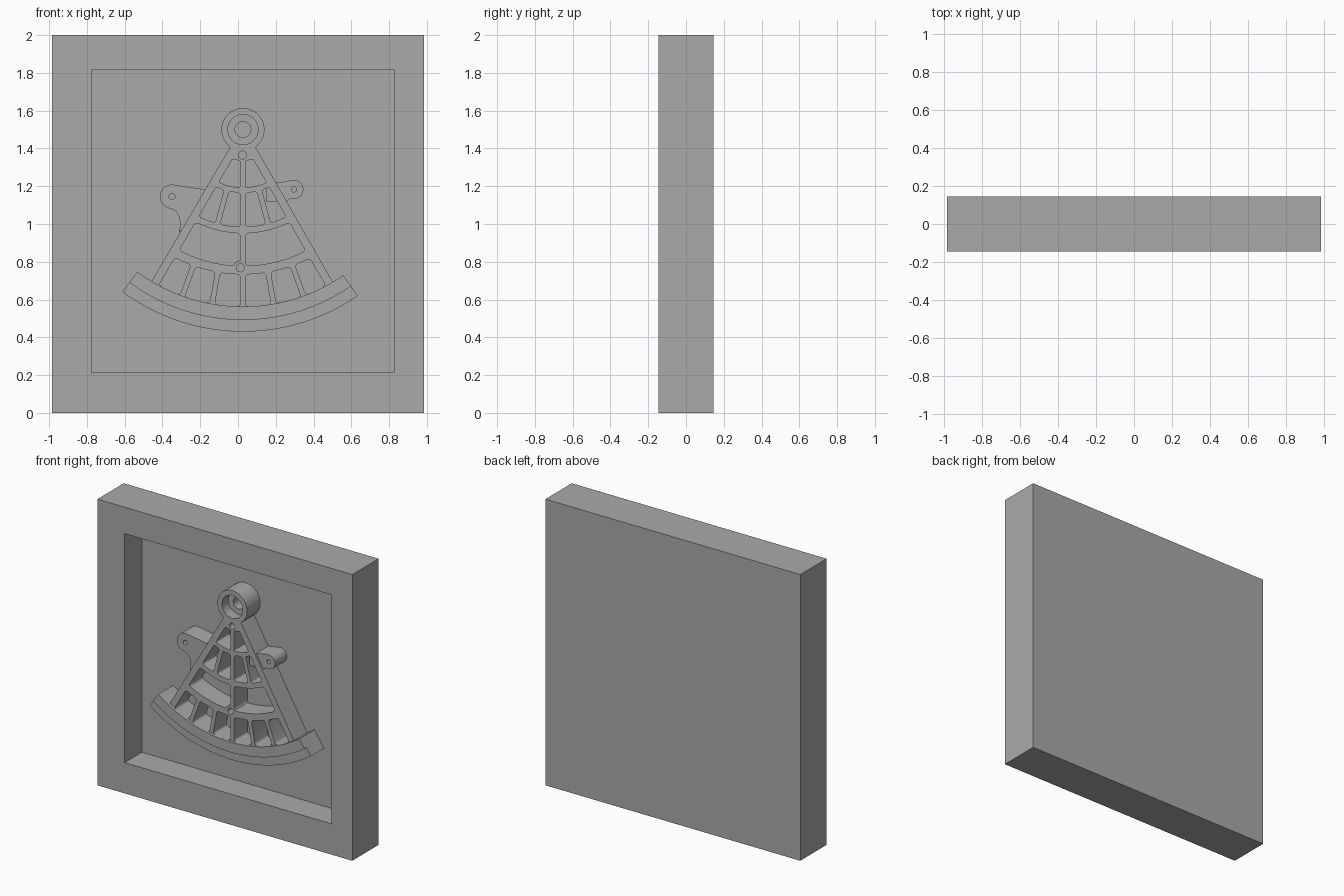
import bpy
import bmesh
from math import sin, cos, asin, radians, pi

cube = bpy.data.objects.get("Cube")
if cube:
    bpy.data.objects.remove(cube, do_unlink=True)

CX, CZ = 0.026, 1.5              # pivot centre, hub of all the arcs
FLOOR, FRONT = 0.045, -0.1       # tray floor and relief front

grey = bpy.data.materials.new("plain grey")
grey.use_nodes = True
grey.diffuse_color = (0.4, 0.4, 0.4, 1)
grey.node_tree.nodes["Principled BSDF"].inputs["Base Color"].default_value = (0.4, 0.4, 0.4, 1)


def prism(name, outlines, y0, y1, rounding=0):
    """Extrude closed x-z outlines from y0 to y1, rounding sharp corners."""
    bm = bmesh.new()
    for pts in outlines:
        face = bm.faces.new([bm.verts.new((x, y0, z)) for x, z in pts])
        if rounding:
            corners = [l.vert for l in face.loops if abs(l.calc_angle() - pi) > 0.6]
            bmesh.ops.bevel(bm, geom=corners, offset=rounding, segments=4,
                            affect='VERTICES', profile=0.5, clamp_overlap=True)
    ext = bmesh.ops.extrude_face_region(bm, geom=bm.faces[:])
    moved = [v for v in ext["geom"] if isinstance(v, bmesh.types.BMVert)]
    bmesh.ops.translate(bm, verts=moved, vec=(0, y1 - y0, 0))
    bmesh.ops.recalc_face_normals(bm, faces=bm.faces[:])
    mesh = bpy.data.meshes.new(name)
    bm.to_mesh(mesh)
    bm.free()
    mesh.materials.append(grey)
    obj = bpy.data.objects.new(name, mesh)
    bpy.context.collection.objects.link(obj)
    return obj


def combine(obj, other, operation):
    mod = obj.modifiers.new(operation, 'BOOLEAN')
    mod.operation, mod.solver, mod.object = operation, 'EXACT', other
    bpy.context.view_layer.objects.active = obj
    bpy.ops.object.modifier_apply(modifier=mod.name)
    bpy.data.objects.remove(other, do_unlink=True)


def rect(x0, x1, z0, z1):
    return [(x0, z0), (x1, z0), (x1, z1), (x0, z1)]


def arc(x, z, r, a0, a1, n):
    steps = [radians(a0 + (a1 - a0) * i / n) for i in range(n + 1)]
    return [(x + r * cos(a), z + r * sin(a)) for a in steps]


def circle(x, z, r, n=48):
    return arc(x, z, r, 0, 360, n)[:-1]


def sector(r0, r1, a0, a1, h0=0, h1=0, n=8):
    """Ring sector below the pivot; sides are inset from the radial lines."""
    def edge(r):
        lo = radians(a0) + asin(h0 / r)
        hi = radians(a1) - asin(h1 / r)
        return [(CX + r * sin(lo + (hi - lo) * i / n),
                 CZ - r * cos(lo + (hi - lo) * i / n)) for i in range(n + 1)]
    return edge(r0) + edge(r1)[::-1]


# Square tray with an open front
tray = prism("tray", [rect(-0.985, 0.985, 0, 2)], -0.145, 0.145)
combine(tray, prism("tray_cutter", [rect(-0.775, 0.825, 0.215, 1.815)], -0.3, FLOOR), 'DIFFERENCE')

# Fan-shaped lattice frame
BACK = FLOOR + 0.01
frame = prism("lattice_frame", [sector(0.1, 0.96, -30.3, 29.8, -0.012, -0.012, 24)], FRONT, BACK)
cells = []
LEFT, RIGHT = -30.3, 29.8
rows = [(0.165, 0.307, [], 6), (0.335, 0.515, [-15, 15], 4),
        (0.55, 0.722, [], 10), (0.767, 0.937, [-20, -10, 10, 20], 4)]
for r0, r1, dividers, n in rows:
    bounds = sorted([LEFT, 0, RIGHT] + dividers)
    for a0, a1 in zip(bounds, bounds[1:]):
        h0 = 0.031 if a0 == LEFT else 0.014
        h1 = 0.031 if a1 == RIGHT else 0.014
        cells.append(sector(r0, r1, a0, a1, h0, h1, n))
combine(frame, prism("cell_cutter", cells, -0.3, FLOOR, 0.018), 'DIFFERENCE')

# Pivot boss and lower pin boss
combine(frame, prism("pivot_boss", [circle(CX, CZ, 0.114, 64)], FRONT, BACK), 'UNION')
combine(frame, prism("pin_boss", [circle(0.012, 0.768, 0.038, 32)], FRONT, BACK), 'UNION')
combine(frame, prism("counterbore", [circle(CX, CZ, 0.08, 64)], -0.3, -0.03), 'DIFFERENCE')
holes = [circle(CX, CZ, 0.042), circle(0.024, 1.365, 0.021, 24), circle(0.012, 0.768, 0.021, 24)]
combine(frame, prism("hole_cutter", holes, -0.3, FLOOR), 'DIFFERENCE')

# Curved rail: raised inner band and lower outer band
inner_band = prism("rail_inner_band", [sector(0.937, 1.008, -36.6, 34.6, n=40)], FRONT - 0.02, BACK)
outer_band = prism("rail_outer_band", [sector(1.004, 1.07, -36.6, 34.6, n=40)], FRONT, BACK)

# Side lugs with pin holes
TAB = FRONT + 0.015
left_lug = [(-0.16, 1.18)] + arc(-0.349, 1.145, 0.064, 82, 262, 20) + [
    (-0.33, 1.069), (-0.312, 1.04), (-0.306, 1.0), (-0.312, 0.955), (-0.16, 1.12)]
right_lug = [(0.15, 1.12), (0.258, 1.12), (0.275, 1.134)] + arc(0.296, 1.183, 0.05, -70, 98, 20) + [
    (0.2, 1.217), (0.15, 1.205)]
lugs = []
for name, pts, hole in (("right_lug", left_lug, circle(-0.349, 1.145, 0.016, 20)),
                        ("left_lug", right_lug, circle(0.296, 1.183, 0.014, 20))):
    lug = prism(name, [pts], TAB, BACK)
    combine(lug, prism("lug_hole", [hole], -0.3, FLOOR), 'DIFFERENCE')
    lugs.append(lug)

# Smooth the curved walls, keep the edges sharp
for obj in [tray, frame, inner_band, outer_band] + lugs:
    bpy.ops.object.select_all(action='DESELECT')
    obj.select_set(True)
    bpy.context.view_layer.objects.active = obj
    bpy.ops.object.shade_smooth_by_angle(angle=radians(30))
